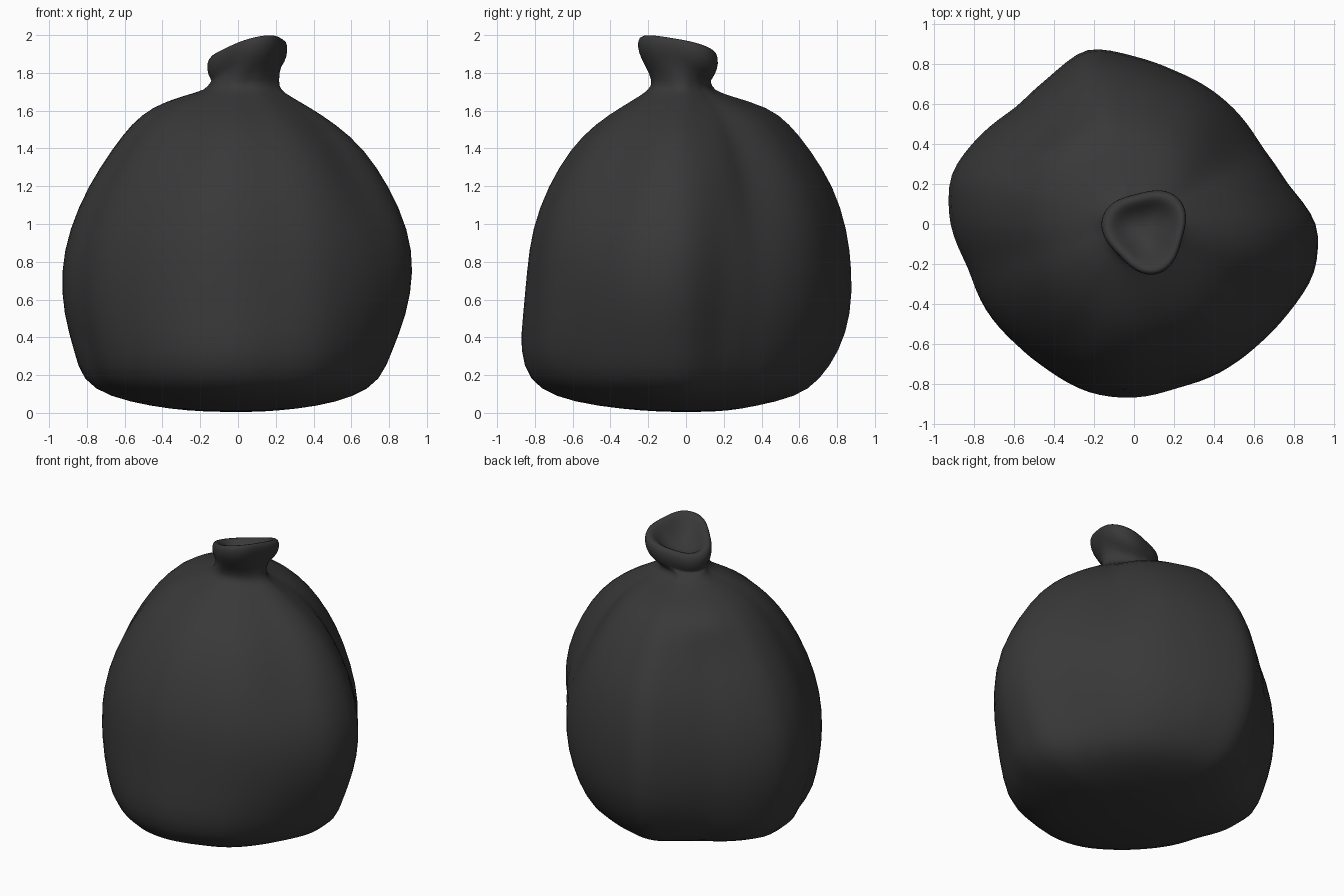
import bpy, bmesh
from math import sin, cos, radians, degrees, exp

cube = bpy.data.objects.get("Cube")
if cube:
    bpy.data.objects.remove(cube, do_unlink=True)

SEGMENTS = 48

# Plan outline of the bag: radius every 15 degrees from +x
OUTLINE = [.935, .81, .765, .775, .785, .80, .845, .92, .855, .835, .90, .965,
           .935, .87, .875, .865, .87, .89, .885, .865, .89, .895, .915, .955]

# Side profiles: height, then reach toward +x, +y, -x, -y
PROFILE = [
    (.01, .20, .22, .26, .22),
    (.035, .42, .36, .46, .47),
    (.085, .61, .58, .68, .70),
    (.17, .75, .70, .825, .83),
    (.33, .81, .81, .865, .88),
    (.52, .89, .87, .92, .86),
    (.75, .93, .875, .935, .84),
    (.97, .90, .85, .89, .815),
    (1.2, .79, .78, .79, .73),
    (1.4, .64, .65, .66, .61),
    (1.53, .49, .54, .55, .48),
    (1.62, .36, .42, .43, .34),
    (1.68, .26, .21, .28, .24),
    (1.71, .22, .14, .16, .20),
    (1.75, .21, .13, .15, .17),
]
WIDEST = [max(row[i] for row in PROFILE) for i in range(1, 5)]

# Folds in the plastic: angle, height, angular width, tall, push outward
FOLDS = [(-31, 1.25, 12, .22, -.04), (-8, 1.45, 12, .2, .03),
         (16, 1.35, 11, .25, .04), (36, 1.2, 18, .3, -.05),
         (12, .55, 10, .2, -.02), (-115, 1.4, 10, .2, -.025),
         (188, .4, 12, .1, -.015), (138, 1.6, 24, .09, .12)]


def outline(angle):
    step = degrees(angle) / 15
    i = int(step)
    t = step - i
    return OUTLINE[i % 24] * (1 - t) + OUTLINE[(i + 1) % 24] * t


def body_point(row, angle):
    z = row[0]
    c, s = cos(angle), sin(angle)
    side_x = 0 if c >= 0 else 2
    side_y = 1 if s >= 0 else 3
    r = outline(angle) * (c * c * row[1 + side_x] / WIDEST[side_x]
                          + s * s * row[1 + side_y] / WIDEST[side_y])
    for a, fz, width, tall, push in FOLDS:
        d = (degrees(angle) - a + 180) % 360 - 180
        r += push * exp(-(d / width) ** 2 - ((z - fz) / tall) ** 2)
    return r * c, r * s, z


def rim_point(scale, lift, angle):
    # Softly three-cornered, tilted mouth
    r = scale * (.2 + .02 * cos(3 * (angle - radians(44))))
    dx, dy = r * cos(angle), r * sin(angle)
    return .06 + dx, -.03 + dy, 1.92 + .24 * dx - .23 * dy + lift


bm = bmesh.new()
angles = [radians(360 * i / SEGMENTS) for i in range(SEGMENTS)]
rings = [[bm.verts.new(body_point(row, a)) for a in angles] for row in PROFILE]

# Flared mouth rolling over a thick lip into a hollow
for scale, lift in [(.9, -.115), (1.03, -.065), (1.05, -.01), (.96, .022),
                    (.78, .01), (.56, -.05), (.28, -.085)]:
    rings.append([bm.verts.new(rim_point(scale, lift, a)) for a in angles])

for low, high in zip(rings, rings[1:]):
    for i in range(SEGMENTS):
        j = (i + 1) % SEGMENTS
        bm.faces.new((low[i], low[j], high[j], high[i]))

# Close the underside and the bottom of the hollow
for ring, tip in ((rings[0], (0, 0, .003)), (rings[-1], (.06, -.03, 1.827))):
    centre = bm.verts.new(tip)
    for i in range(SEGMENTS):
        bm.faces.new((ring[i], ring[(i + 1) % SEGMENTS], centre))
bmesh.ops.recalc_face_normals(bm, faces=bm.faces)

mesh = bpy.data.meshes.new("tied_bag")
bm.to_mesh(mesh)
bm.free()
bag = bpy.data.objects.new("tied_bag", mesh)
bpy.context.collection.objects.link(bag)

# Dark plastic
plastic = bpy.data.materials.new("dark_grey_plastic")
plastic.use_nodes = True
colour = (.04, .04, .04, 1)
plastic.diffuse_color = colour
plastic.node_tree.nodes["Principled BSDF"].inputs["Base Color"].default_value = colour
mesh.materials.append(plastic)

for face in mesh.polygons:
    face.use_smooth = True
smooth = bag.modifiers.new("soften", 'SUBSURF')
smooth.levels = smooth.render_levels = 1
